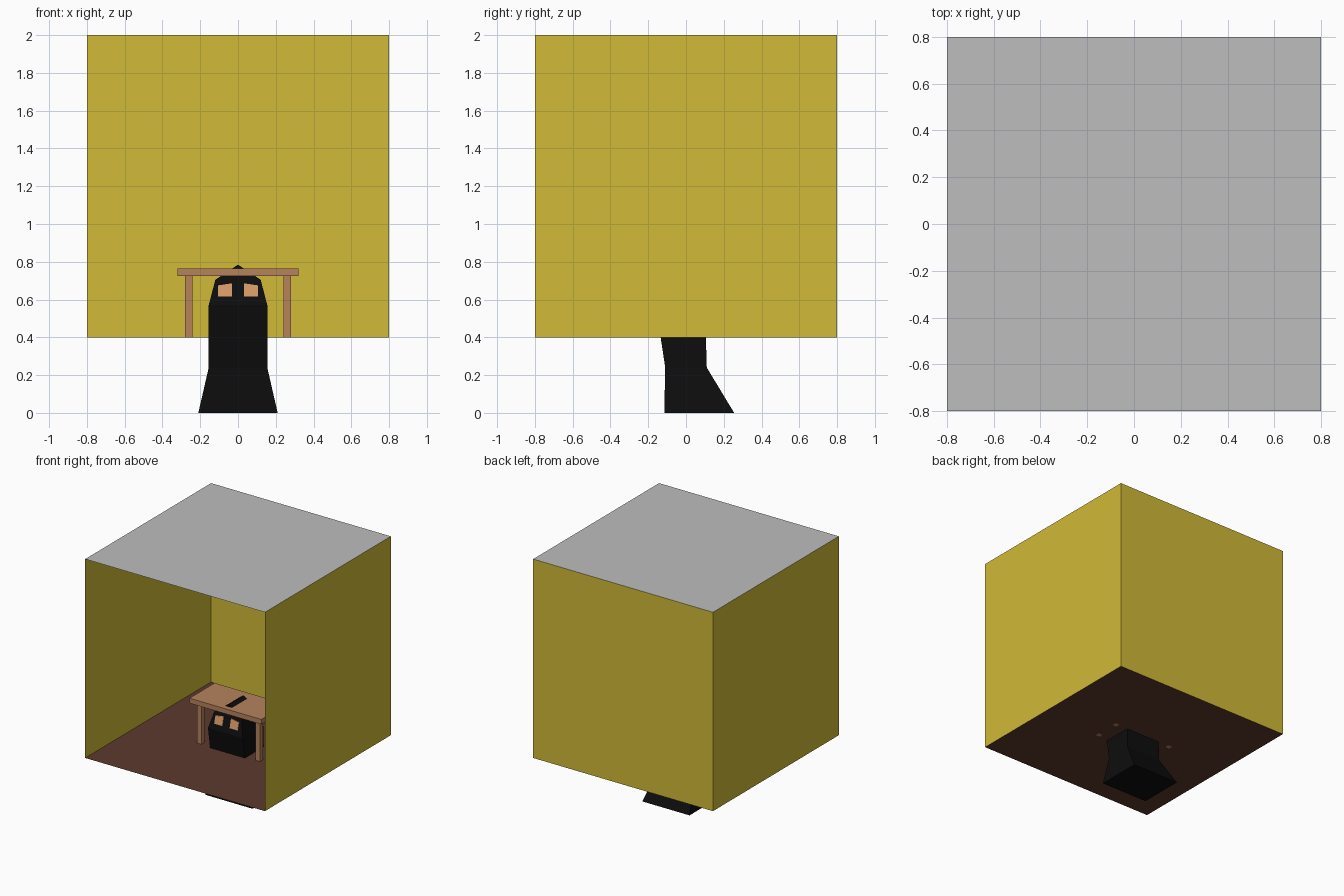
import bpy, bmesh

if "Cube" in bpy.data.objects:
    bpy.data.objects.remove(bpy.data.objects["Cube"])


def srgb(r, g, b):
    f = lambda c: c / 12.92 if c <= 0.04045 else ((c + 0.055) / 1.055) ** 2.4
    return (f(r / 255), f(g / 255), f(b / 255), 1)


def material(name, *rgb):
    m = bpy.data.materials.new(name)
    m.diffuse_color = srgb(*rgb)
    m.use_nodes = True
    m.node_tree.nodes["Principled BSDF"].inputs["Base Color"].default_value = m.diffuse_color
    return m


yellow = material("yellow_wall", 209, 186, 55)
grey = material("grey_ceiling", 190, 190, 191)
brown = material("dark_brown_floor", 93, 58, 46)
wood = material("desk_wood", 182, 130, 92)
black = material("black_cloth", 13, 13, 13)
tan = material("tan_eyes", 212, 152, 103)


def make(name, verts, faces, mat, fix_normals=True):
    me = bpy.data.meshes.new(name)
    me.from_pydata(verts, [], faces)
    if fix_normals:
        bm = bmesh.new()
        bm.from_mesh(me)
        bmesh.ops.recalc_face_normals(bm, faces=bm.faces)
        bm.to_mesh(me)
        bm.free()
    me.materials.append(mat)
    ob = bpy.data.objects.new(name, me)
    bpy.context.collection.objects.link(ob)
    return ob


def skin(rings):
    """Faces joining equal four-point rings, with both ends capped."""
    faces = [(3, 2, 1, 0)]
    for k in range(rings - 1):
        for i in range(4):
            j = (i + 1) % 4
            faces.append((4 * k + i, 4 * k + j, 4 * k + 4 + j, 4 * k + 4 + i))
    n = 4 * (rings - 1)
    return faces + [(n, n + 1, n + 2, n + 3)]


def rect(x0, x1, y0, y1, z):
    return [(x0, y0, z), (x1, y0, z), (x1, y1, z), (x0, y1, z)]


def box(name, x0, x1, y0, y1, z0, z1, mat):
    return make(name, rect(x0, x1, y0, y1, z0) + rect(x0, x1, y0, y1, z1), skin(2), mat)


# Room: thin sheets, open towards the front
H, Z0, Z1 = 0.8, 0.4, 2.0
room = rect(-H, H, -H, H, Z0) + rect(-H, H, -H, H, Z1)
for name, ids, mat in (("floor", (0, 1, 2, 3), brown),
                       ("ceiling", (4, 5, 6, 7), grey),
                       ("right_wall", (1, 2, 6, 5), yellow),
                       ("back_wall", (2, 3, 7, 6), yellow),
                       ("left_wall", (3, 0, 4, 7), yellow)):
    make(name, [room[i] for i in ids], [(0, 1, 2, 3)], mat, False)

# Desk; the legs just pierce the floor
box("desk_top", -0.32, 0.32, -0.16, 0.16, 0.725, 0.765, wood)
for side, x in (("left", -0.26), ("right", 0.26)):
    for end, y in (("front", -0.10), ("back", 0.10)):
        box(f"desk_{end}_{side}_leg", x - 0.02, x + 0.02, y - 0.02, y + 0.02,
            0.398, 0.725, wood)

# Cloaked figure: rings of (height, half width, front y, back y), then a roof ridge
sections = [(0, 0.21, -0.115, 0.255), (0.24, 0.155, -0.11, 0.11),
            (0.57, 0.155, -0.16, 0.10), (0.705, 0.12, -0.125, 0.085)]
verts = []
for z, w, front, back in sections:
    verts += rect(-w, w, front, back, z)
faces = skin(4)[:-1]
verts += [(0, -0.115, 0.785), (0, 0.07, 0.785)]
faces += [(12, 13, 16), (13, 14, 17, 16), (14, 15, 17), (15, 12, 16, 17)]
make("cloaked_figure", verts, faces, black)

# Eyes: thin plates on the sloping face
for side, s in (("left", -1), ("right", 1)):
    outline = [(0.032, 0.615), (0.105, 0.615), (0.105, 0.675), (0.032, 0.686)]
    verts = []
    for lift in (0.002, -0.005):
        verts += [(s * x, -0.16 + (z - 0.57) * 0.26 + lift, z) for x, z in outline]
    make(f"{side}_eye", verts, skin(2), tan)
